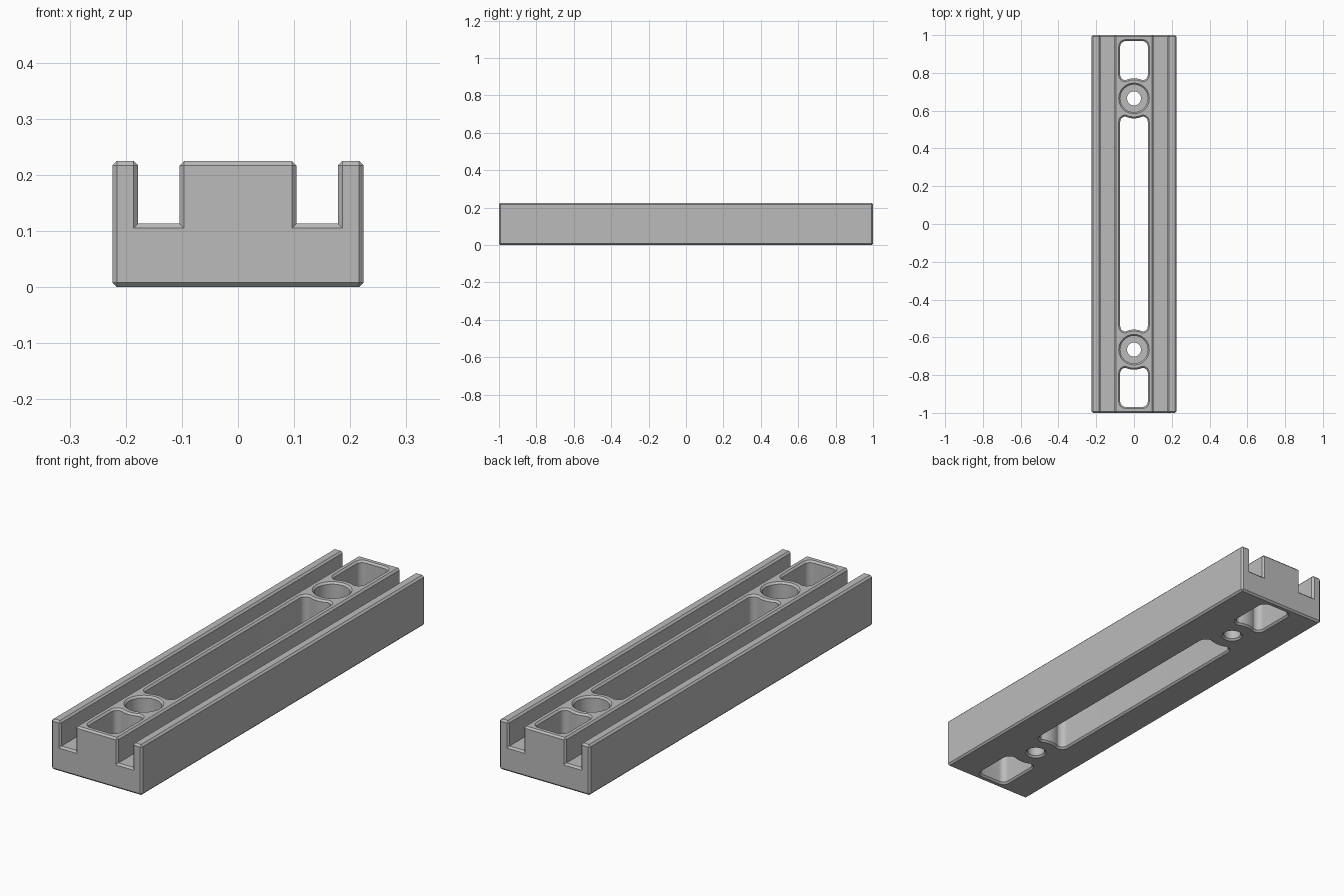
import bpy, bmesh, math

cube = bpy.data.objects.get("Cube")
if cube:
    bpy.data.objects.remove(cube, do_unlink=True)

H, CH, EPS = 0.225, 0.008, 0.004      # height, chamfer, cutter overshoot
HOLE_Y, HOLE_R, BORE_R, BORE_FLOOR = 0.665, 0.037, 0.073, 0.11
POCKET_W, CORNER, BITE_R, GAP = 0.073, 0.028, 0.106, 0.096

grey = bpy.data.materials.new("plain grey")
grey.use_nodes = True
grey.diffuse_color = (0.5, 0.5, 0.5, 1)
grey.node_tree.nodes["Principled BSDF"].inputs["Base Color"].default_value = (0.5, 0.5, 0.5, 1)


def make_object(name, bm):
    bmesh.ops.recalc_face_normals(bm, faces=bm.faces)
    mesh = bpy.data.meshes.new(name)
    bm.to_mesh(mesh)
    bm.free()
    mesh.materials.append(grey)
    obj = bpy.data.objects.new(name, mesh)
    bpy.context.collection.objects.link(obj)
    return obj


def loft(bm, rings):
    """Closed solid through rings of equal point count."""
    loops = [[bm.verts.new(p) for p in ring] for ring in rings]
    n = len(loops[0])
    for a, b in zip(loops, loops[1:]):
        for i in range(n):
            j = (i + 1) % n
            bm.faces.new((a[i], a[j], b[j], b[i]))
    bm.faces.new(loops[0][::-1])
    bm.faces.new(loops[-1])


def arc(cx, cy, r, a0, a1, n):
    angles = [math.radians(a0 + (a1 - a0) * i / n) for i in range(n + 1)]
    return [(cx + r * math.cos(a), cy + r * math.sin(a)) for a in angles]


def pocket_outline(y0, y1, bite_low, bite_high, grow):
    """Rounded slot whose ends curve around the neighbouring screw hole."""
    w, r = POCKET_W - CORNER, CORNER + grow
    spread = math.degrees(math.acos((GAP - grow) / (BITE_R - grow)))
    pts = arc(w, y1 - CORNER, r, 0, 90, 8)
    if bite_high:
        pts += arc(0, y1 + GAP, BITE_R - grow, 270 + spread, 270 - spread, 10)
    pts += arc(-w, y1 - CORNER, r, 90, 180, 8)
    pts += arc(-w, y0 + CORNER, r, 180, 270, 8)
    if bite_low:
        pts += arc(0, y0 - GAP, BITE_R - grow, 90 + spread, 90 - spread, 10)
    return pts + arc(w, y0 + CORNER, r, 270, 360, 8)


# Twin-slotted bar, chamfered along every outward edge
half = [(0.224, 0), (0.224, H), (0.178, H), (0.178, 0.113), (0.104, 0.113), (0.104, H)]
profile = half + [(-x, z) for x, z in reversed(half)]
bm = bmesh.new()
loft(bm, [[(x, y, z) for x, z in profile] for y in (-1, 1)])
bmesh.ops.recalc_face_normals(bm, faces=bm.faces)
outward = [e for e in bm.edges if e.calc_face_angle_signed() > 0.5]
bmesh.ops.bevel(bm, geom=outward, offset=CH, segments=1, affect='EDGES')
bar = make_object("slotted_bar", bm)

# Through pockets, flared at both faces
bm = bmesh.new()
flare = CH + EPS
pockets = [(-HOLE_Y + GAP, HOLE_Y - GAP, True, True),
           (HOLE_Y + GAP, 0.968, True, False),
           (-0.968, -HOLE_Y - GAP, False, True)]
for spec in pockets:
    levels = [(-EPS, flare), (CH, 0), (H - CH, 0), (H + EPS, flare)]
    loft(bm, [[(x, y, z) for x, y in pocket_outline(*spec, grow)] for z, grow in levels])

# Counterbored screw holes
for y in (-HOLE_Y, HOLE_Y):
    steps = [(-EPS, HOLE_R + flare), (CH, HOLE_R), (BORE_FLOOR, HOLE_R),
             (BORE_FLOOR, BORE_R), (H - CH, BORE_R), (H + EPS, BORE_R + flare)]
    loft(bm, [[(px, py, z) for px, py in arc(0, y, r, 0, 360, 48)[:-1]] for z, r in steps])
cutter = make_object("opening_cutter", bm)
cutter.hide_render = True

# Cut the openings and shade
cut = bar.modifiers.new("openings", 'BOOLEAN')
cut.operation, cut.solver, cut.object = 'DIFFERENCE', 'EXACT', cutter
bpy.ops.object.select_all(action='DESELECT')
bar.select_set(True)
bpy.context.view_layer.objects.active = bar
bpy.ops.object.modifier_apply(modifier=cut.name)
bpy.data.objects.remove(cutter, do_unlink=True)
bpy.ops.object.shade_smooth_by_angle(angle=math.radians(30))
